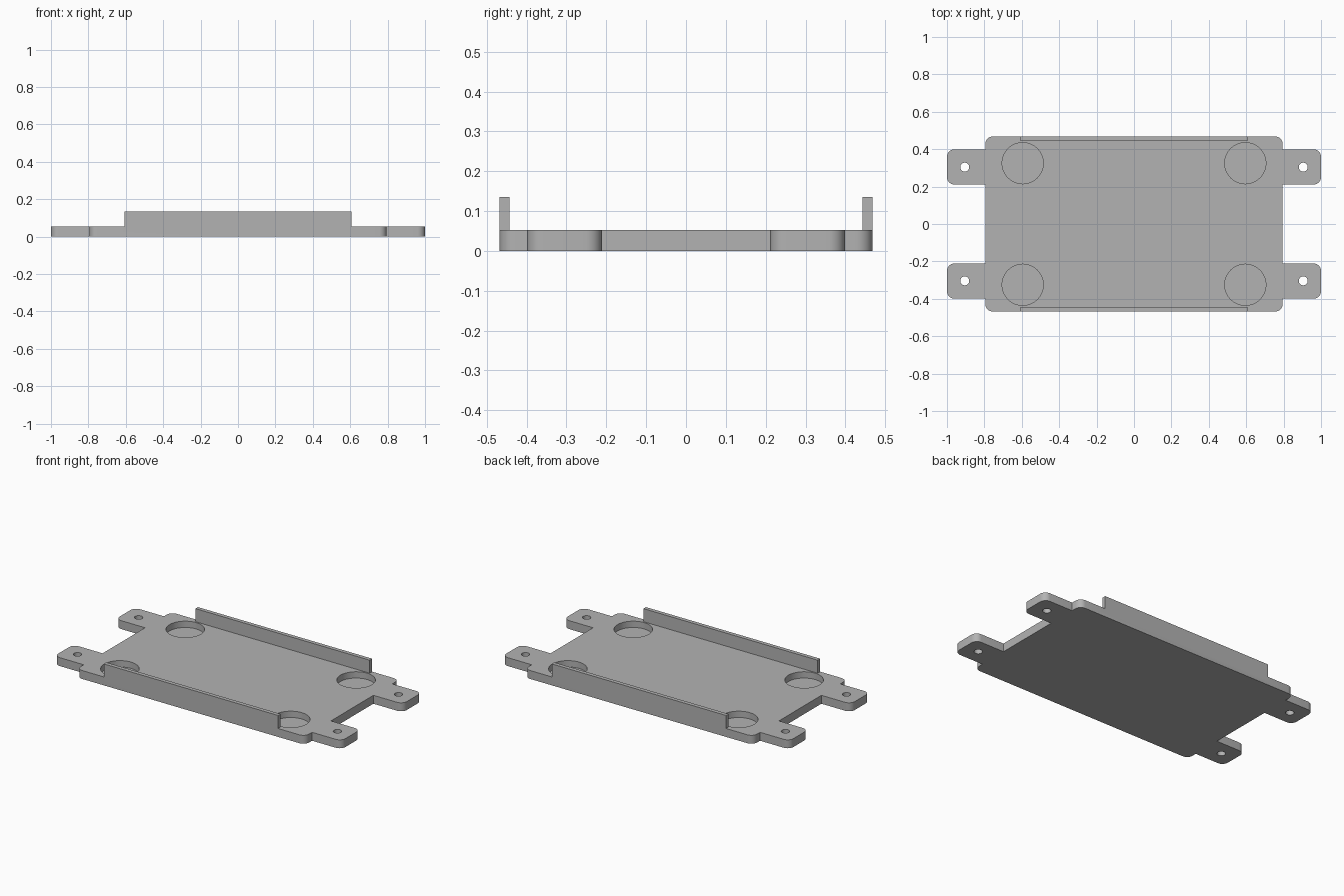
import bpy, bmesh, math
from mathutils import Vector

if "Cube" in bpy.data.objects:
    bpy.data.objects.remove(bpy.data.objects["Cube"])

PLATE_H, WALL_TOP, POCKET_FLOOR = 0.053, 0.135, 0.013
CORNER_R = 0.04

grey = bpy.data.materials.new("mid grey")
grey.diffuse_color = (0.45, 0.45, 0.45, 1)
grey.use_nodes = True
grey.node_tree.nodes["Principled BSDF"].inputs["Base Color"].default_value = grey.diffuse_color


def prism(name, pts, z0, z1):
    """Extrude a counter-clockwise outline from z0 to z1."""
    bm = bmesh.new()
    face = bm.faces.new([bm.verts.new((x, y, z0)) for x, y in pts])
    ext = bmesh.ops.extrude_face_region(bm, geom=[face])
    top = [v for v in ext["geom"] if isinstance(v, bmesh.types.BMVert)]
    bmesh.ops.translate(bm, verts=top, vec=(0, 0, z1 - z0))
    bmesh.ops.recalc_face_normals(bm, faces=bm.faces)
    mesh = bpy.data.meshes.new(name)
    bm.to_mesh(mesh)
    bm.free()
    mesh.materials.append(grey)
    obj = bpy.data.objects.new(name, mesh)
    bpy.context.collection.objects.link(obj)
    return obj


def circle(cx, cy, r, n):
    return [(cx + r * math.cos(2 * math.pi * i / n),
             cy + r * math.sin(2 * math.pi * i / n)) for i in range(n)]


def rounded(corners, steps=8):
    """Replace each (x, y, radius) right-angle corner by an arc."""
    out = []
    for i, (x, y, r) in enumerate(corners):
        p = Vector((x, y))
        if r == 0:
            out.append((x, y))
            continue
        a = (Vector(corners[i - 1][:2]) - p).normalized() * r
        b = (Vector(corners[(i + 1) % len(corners)][:2]) - p).normalized() * r
        for k in range(steps + 1):
            t = math.pi / 2 * k / steps
            out.append(tuple(p + a * (1 - math.sin(t)) + b * (1 - math.cos(t))))
    return out


def combine(target, other, operation):
    mod = target.modifiers.new("combine", 'BOOLEAN')
    mod.operation, mod.solver, mod.object = operation, 'EXACT', other
    bpy.context.view_layer.objects.active = target
    bpy.ops.object.modifier_apply(modifier=mod.name)
    bpy.data.objects.remove(other)


# Base plate outline with four mounting tabs, mirrored from one quarter
quarter = [(0.795, 0.211, 0), (1.0, 0.211, CORNER_R), (1.0, 0.399, CORNER_R),
           (0.795, 0.399, 0), (0.795, 0.468, CORNER_R)]
half = quarter + [(-x, y, r) for x, y, r in reversed(quarter)]
outline = half + [(-x, -y, r) for x, y, r in half]
plate = prism("mounting_plate", rounded(outline), 0, PLATE_H)

# Raised retaining walls along the front and back edges
for s in (-1, 1):
    y0, y1 = sorted((s * 0.443, s * 0.468))
    wall = prism("side_wall", [(-0.607, y0), (0.607, y0), (0.607, y1), (-0.607, y1)],
                 PLATE_H * 0.5, WALL_TOP)
    combine(plate, wall, 'UNION')

# Round blind pockets and through screw holes
for sx in (-1, 1):
    for sy in (-1, 1):
        combine(plate, prism("pocket_cutter", circle(sx * 0.595, sy * 0.325, 0.11, 64),
                             POCKET_FLOOR, 0.2), 'DIFFERENCE')
        combine(plate, prism("hole_cutter", circle(sx * 0.905, sy * 0.304, 0.024, 32),
                             -0.1, 0.2), 'DIFFERENCE')

plate.select_set(True)
bpy.context.view_layer.objects.active = plate
bpy.ops.object.shade_smooth_by_angle(angle=math.radians(30))
